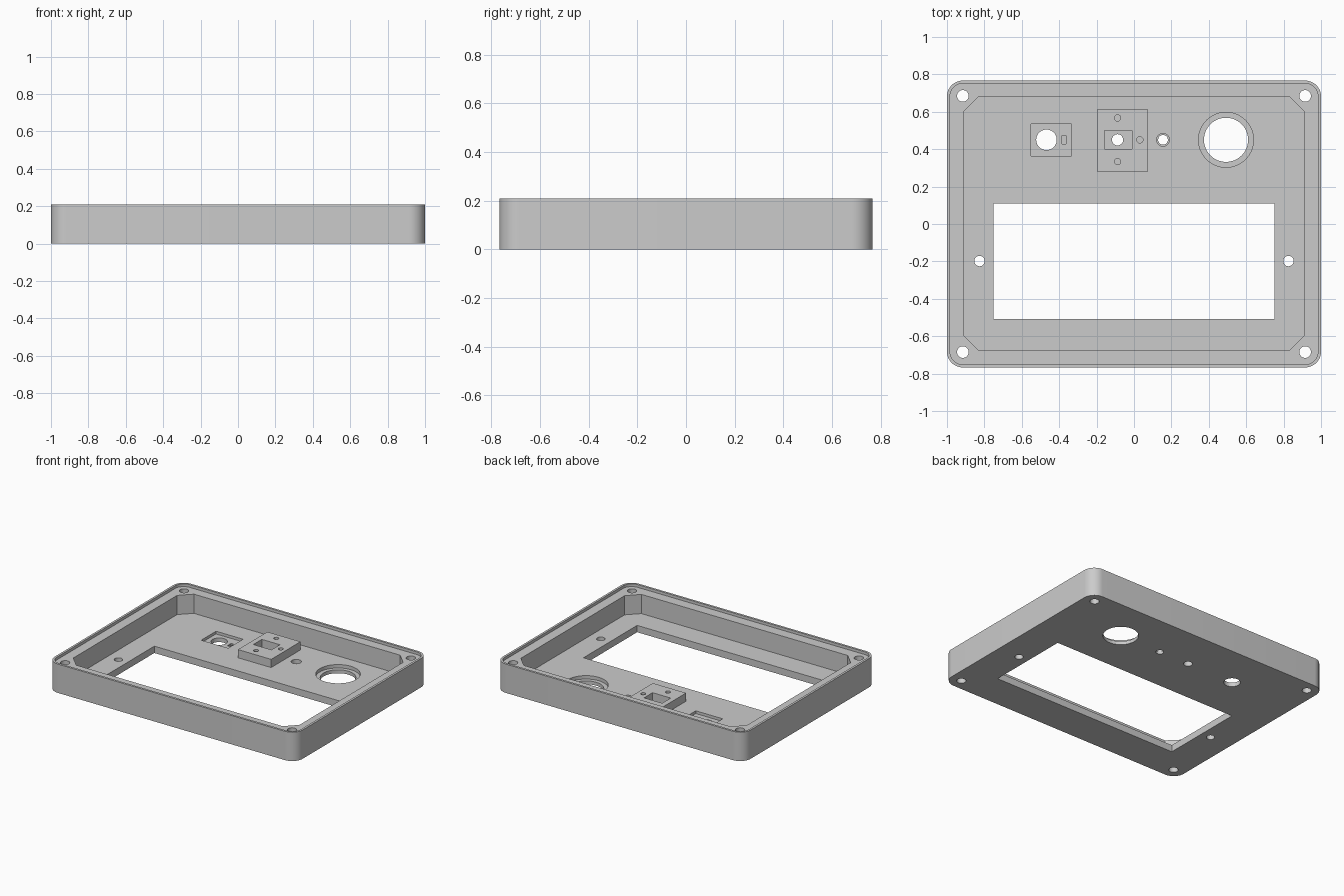
import bpy
import bmesh
import math

cube = bpy.data.objects.get("Cube")
if cube:
    bpy.data.objects.remove(cube, do_unlink=True)

W, D, H = 1.0, 0.767, 0.21      # half width, half depth, height
FLOOR, LEDGE, LIP = 0.05, 0.19, 0.016
TOP = 0.3                       # cutters rise past the rim
BELOW = -0.1
BLOCK_TOP = 0.11

grey = bpy.data.materials.new("plain_grey")
grey.use_nodes = True
grey.diffuse_color = (0.6, 0.6, 0.6, 1)
grey.node_tree.nodes["Principled BSDF"].inputs["Base Color"].default_value = (0.6, 0.6, 0.6, 1)


def prism(name, outline, z0, z1):
    """Extrude a counter-clockwise outline from z0 up to z1."""
    bm = bmesh.new()
    face = bm.faces.new([bm.verts.new((x, y, z0)) for x, y in outline])
    top = bmesh.ops.extrude_face_region(bm, geom=[face])["geom"]
    verts = [v for v in top if isinstance(v, bmesh.types.BMVert)]
    bmesh.ops.translate(bm, verts=verts, vec=(0, 0, z1 - z0))
    bmesh.ops.recalc_face_normals(bm, faces=bm.faces)
    mesh = bpy.data.meshes.new(name)
    bm.to_mesh(mesh)
    bm.free()
    mesh.materials.append(grey)
    ob = bpy.data.objects.new(name, mesh)
    bpy.context.collection.objects.link(ob)
    return ob


def circle(x, y, r, n=40):
    return [(x + r * math.cos(2 * math.pi * i / n),
             y + r * math.sin(2 * math.pi * i / n)) for i in range(n)]


def rect(x0, x1, y0, y1):
    return [(x0, y0), (x1, y0), (x1, y1), (x0, y1)]


def rounded(w, d, r, n=12):
    pts = []
    for k, (sx, sy) in enumerate([(1, 1), (-1, 1), (-1, -1), (1, -1)]):
        for i in range(n + 1):
            a = math.pi / 2 * (k + i / n)
            pts.append((sx * (w - r) + r * math.cos(a), sy * (d - r) + r * math.sin(a)))
    return pts


def chamfered(w, y0, y1, c):
    return [(w - c, y0), (w, y0 + c), (w, y1 - c), (w - c, y1),
            (c - w, y1), (-w, y1 - c), (-w, y0 + c), (c - w, y0)]


def cut(targets, outline, z0, z1=TOP):
    """Subtract a prism from each target, then remove the cutter."""
    cutter = prism("cutter", outline, z0, z1)
    cutter.hide_render = True
    for ob in targets:
        mod = ob.modifiers.new("cut", "BOOLEAN")
        mod.operation, mod.solver, mod.object = "DIFFERENCE", "EXACT", cutter
        bpy.context.view_layer.update()
        graph = bpy.context.evaluated_depsgraph_get()
        mesh = bpy.data.meshes.new_from_object(ob.evaluated_get(graph))
        ob.modifiers.clear()
        ob.data = mesh
    bpy.data.objects.remove(cutter, do_unlink=True)


# Tray shell with a thin lip, a ledge and a chamfered cavity
shell = prism("enclosure_shell", rounded(W, D, 0.085), 0, H)
cut([shell], rounded(W - LIP, D - LIP, 0.085 - LIP), LEDGE)
cut([shell], chamfered(0.912, -0.675, 0.68, 0.08), FLOOR)

# Display window
cut([shell], rect(-0.752, 0.75, -0.508, 0.11), BELOW)

# Corner screw holes and display mounting holes
for sx in (-1, 1):
    for sy in (-1, 1):
        cut([shell], circle(sx * 0.915, sy * 0.685, 0.031), BELOW)
    cut([shell], circle(sx * 0.826, -0.198, 0.028), BELOW)

# Large and small counterbored holes
for x, wide, narrow, step in ((0.492, 0.147, 0.118, 0.025), (0.155, 0.034, 0.026, 0.02)):
    cut([shell], circle(x, 0.45, wide, 64), step)
    cut([shell], circle(x, 0.45, narrow, 64), BELOW)

# Shallow switch recess with a through hole and a blind key slot
cut([shell], rect(-0.552, -0.334, 0.364, 0.535), 0.03)
cut([shell], circle(-0.468, 0.45, 0.055), BELOW)
cut([shell], rect(-0.386, -0.364, 0.428, 0.472), 0.015)

# Raised mounting block with a pocket, a through hole and pilot holes
block = prism("mounting_block", rect(-0.195, 0.073, 0.278, 0.616), FLOOR, BLOCK_TOP)
cut([shell, block], rect(-0.157, -0.011, 0.401, 0.499), 0.04)
cut([shell], circle(-0.088, 0.45, 0.03), BELOW)
for x, y in ((-0.088, 0.567), (-0.088, 0.334), (0.031, 0.45)):
    cut([block], circle(x, y, 0.017, 24), FLOOR + 0.01)

# Smooth the rounded walls, keep edges sharp
for ob in (shell, block):
    bpy.ops.object.select_all(action="DESELECT")
    ob.select_set(True)
    bpy.context.view_layer.objects.active = ob
    bpy.ops.object.shade_smooth_by_angle(angle=math.radians(30))
